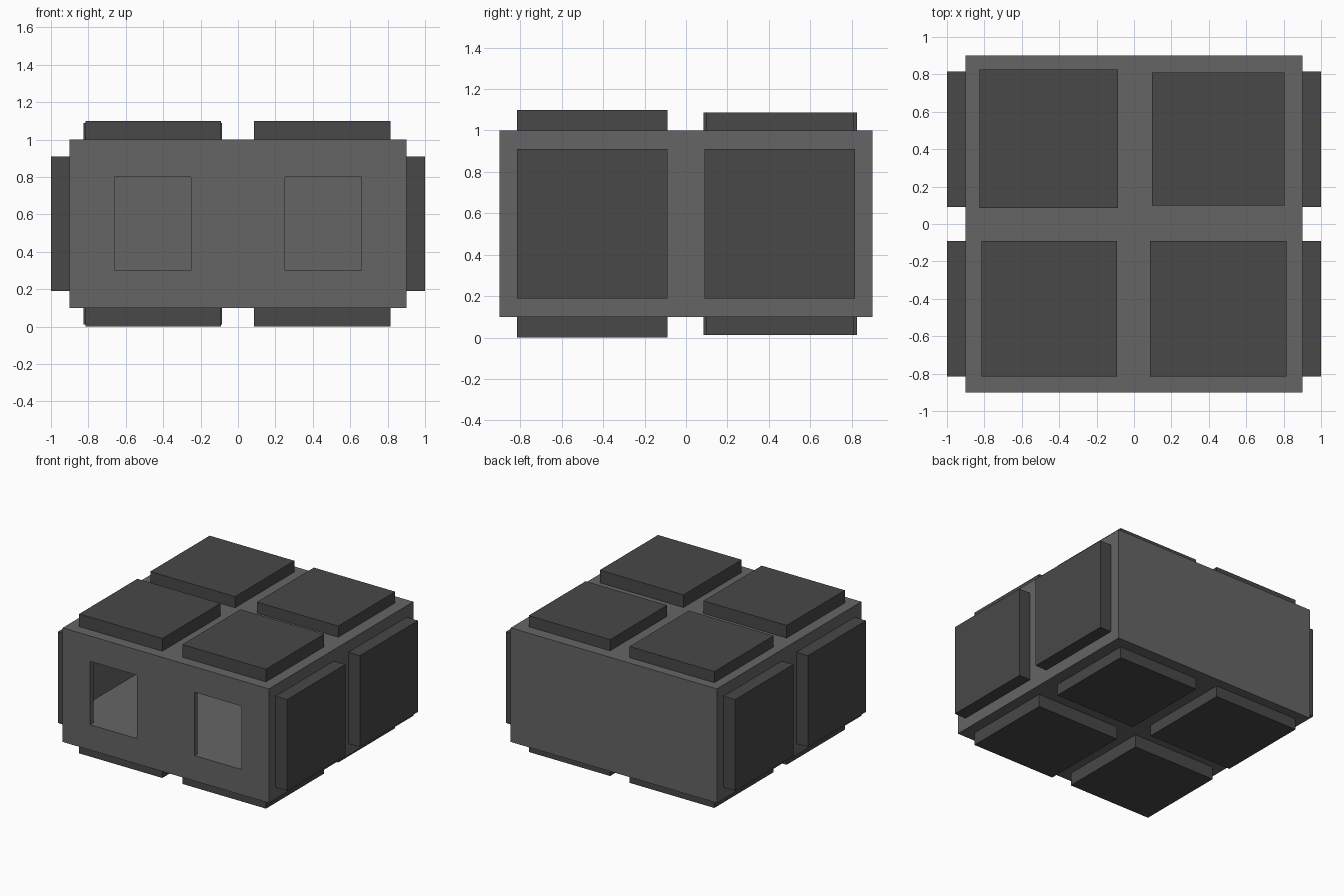
import bpy
from mathutils import Vector

if "Cube" in bpy.data.objects:
    bpy.data.objects.remove(bpy.data.objects["Cube"])


def grey(name, v):
    m = bpy.data.materials.new(name)
    m.diffuse_color = (v, v, v, 1)
    m.use_nodes = True
    m.node_tree.nodes["Principled BSDF"].inputs["Base Color"].default_value = m.diffuse_color
    return m


body_mat = grey("mid_grey", 0.13)
pad_mat = grey("dark_grey", 0.065)


def box(name, lo, hi, mat=None):
    lo, hi = Vector(lo), Vector(hi)
    bpy.ops.mesh.primitive_cube_add(size=1)
    o = bpy.context.object
    o.name = name
    for v in o.data.vertices:
        v.co = (lo + hi) / 2 + Vector(a * b for a, b in zip(v.co, hi - lo))
    if mat:
        o.data.materials.append(mat)
    return o


def cut(target, cutter):
    cutter.hide_render = True
    cutter.hide_set(True)
    m = target.modifiers.new(cutter.name, "BOOLEAN")
    m.operation = "DIFFERENCE"
    m.solver = "EXACT"
    m.object = cutter


# Hollow body with two front windows level with the inner floor
body = box("body", (-0.9, -0.9, 0.1), (0.9, 0.9, 1.0), body_mat)
cut(body, box("cavity_cutter", (-0.88, -0.86, 0.3), (0.88, 0.86, 0.8)))
for side, x in (("left", -0.455), ("right", 0.455)):
    cut(body, box(side + "_window_cutter", (x - 0.205, -1.0, 0.3), (x + 0.205, -0.8, 0.8)))

# Top and bottom pads: x range, y range, thickness beyond the body
pads = {
    "front_left": (-0.815, -0.09, -0.815, -0.09, 0.1),
    "front_right": (0.085, 0.815, -0.815, -0.09, 0.1),
    "back_left": (-0.825, -0.085, 0.085, 0.825, 0.088),
    "back_right": (0.095, 0.805, 0.1, 0.81, 0.088),
}
for name, (x0, x1, y0, y1, t) in pads.items():
    box(name + "_top_pad", (x0, y0, 1.0), (x1, y1, 1.0 + t), pad_mat)
    box(name + "_bottom_pad", (x0, y0, 0.1 - t), (x1, y1, 0.1), pad_mat)

# Side pads
for side, x0, x1 in (("left", -1.0, -0.9), ("right", 0.9, 1.0)):
    for end, y0 in (("front", -0.815), ("back", 0.09)):
        box(f"{side}_{end}_side_pad", (x0, y0, 0.19), (x1, y0 + 0.725, 0.91), pad_mat)
